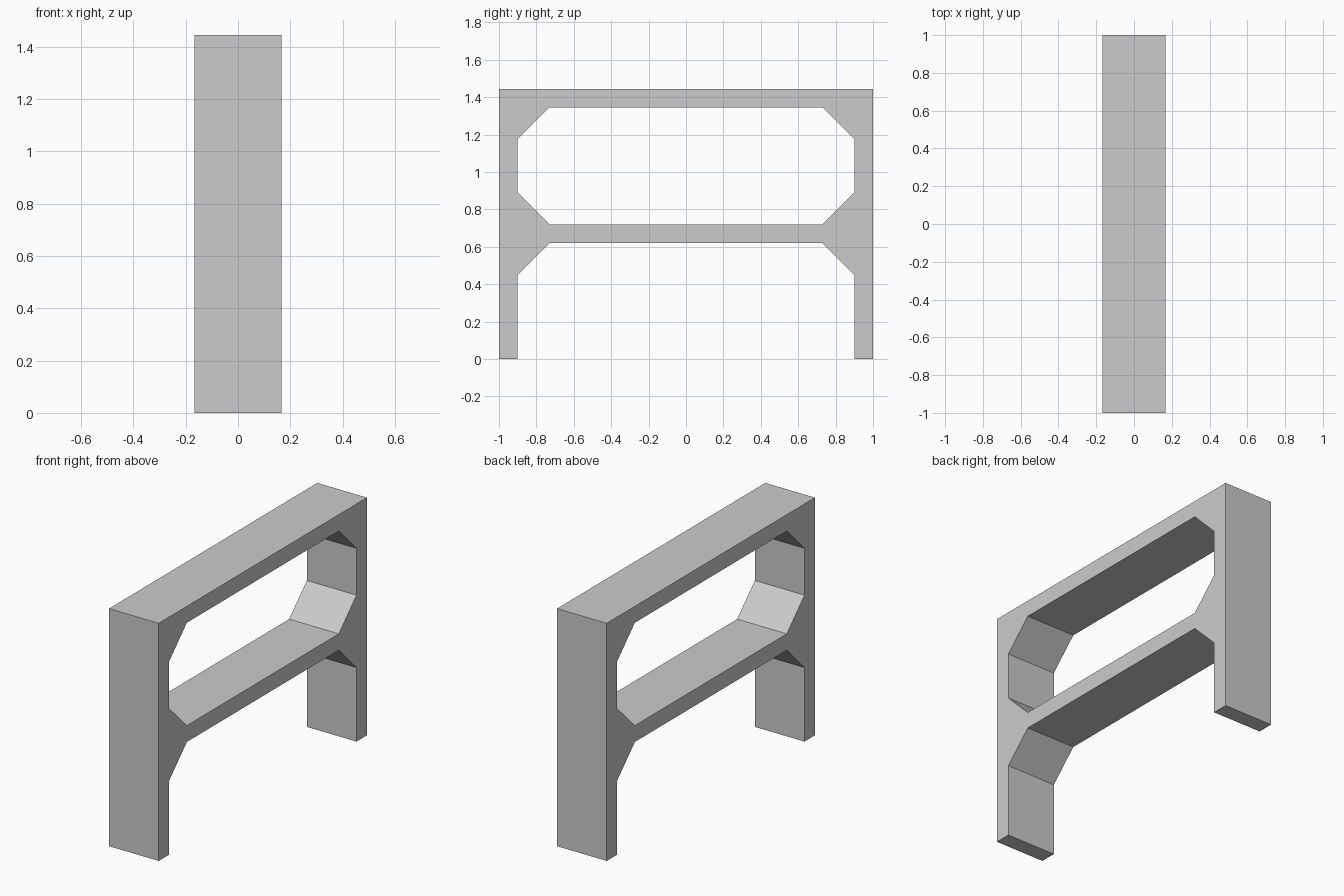
import bpy, bmesh
from mathutils import Vector

cube = bpy.data.objects.get("Cube")
if cube:
    bpy.data.objects.remove(cube, do_unlink=True)

HALF_WIDTH = 0.167
TOP, LEG_IN, BRACE = 1.445, 0.90, 0.17
UPPER_UNDER, SHELF_TOP, SHELF_UNDER = 1.345, 0.72, 0.62
KNEE = LEG_IN - BRACE

# Plain grey material
grey = bpy.data.materials.new("plain_grey")
grey.use_nodes = True
colour = (0.6, 0.6, 0.6, 1)
grey.diffuse_color = colour
grey.node_tree.nodes["Principled BSDF"].inputs["Base Color"].default_value = colour

# Half of the side profile: leg, top beam, middle beam and corner braces
profile = [
    (0, TOP), (1, TOP), (1, 0), (LEG_IN, 0),
    (LEG_IN, SHELF_UNDER - BRACE), (KNEE, SHELF_UNDER), (0, SHELF_UNDER),
    (0, SHELF_TOP), (KNEE, SHELF_TOP), (LEG_IN, SHELF_TOP + BRACE),
    (LEG_IN, UPPER_UNDER - BRACE), (KNEE, UPPER_UNDER), (0, UPPER_UNDER),
]

# Extrude the profile across the width
bm = bmesh.new()
side = bm.faces.new([bm.verts.new((-HALF_WIDTH, y, z)) for y, z in profile])
extruded = bmesh.ops.extrude_face_region(bm, geom=[side], use_keep_orig=True)
verts = [g for g in extruded["geom"] if isinstance(g, bmesh.types.BMVert)]
bmesh.ops.translate(bm, verts=verts, vec=Vector((2 * HALF_WIDTH, 0, 0)))
bmesh.ops.recalc_face_normals(bm, faces=bm.faces[:])

# Open the faces on the middle plane so the halves join cleanly
middle = [f for f in bm.faces if all(abs(v.co.y) < 1e-5 for v in f.verts)]
bmesh.ops.delete(bm, geom=middle, context='FACES_ONLY')

mesh = bpy.data.meshes.new("braced_frame")
bm.to_mesh(mesh)
bm.free()
mesh.materials.append(grey)
frame = bpy.data.objects.new("braced_frame", mesh)
bpy.context.collection.objects.link(frame)

# Mirror front to back
mirror = frame.modifiers.new("mirror", 'MIRROR')
mirror.use_axis = (False, True, False)
mirror.use_clip = True
